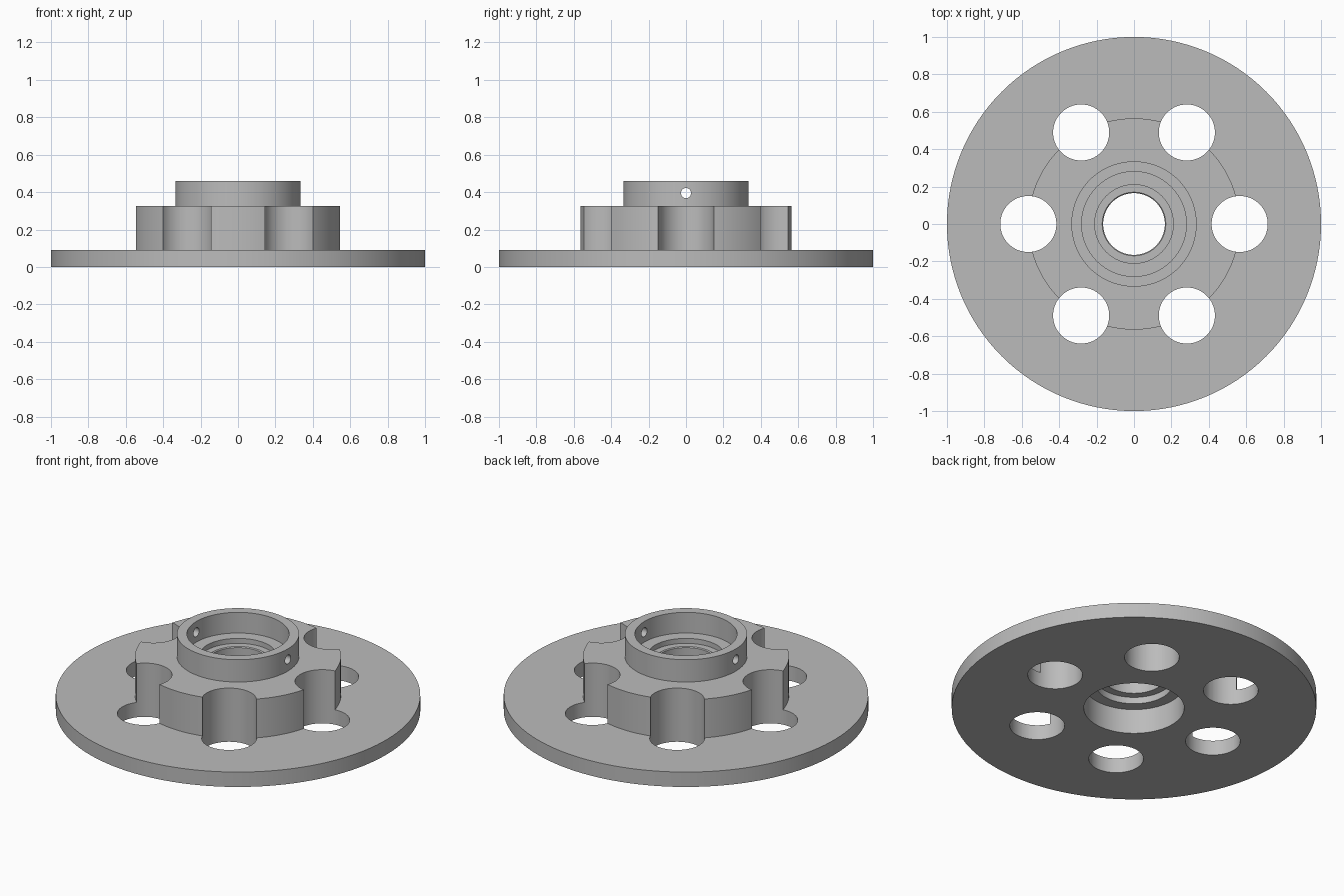
import bpy, bmesh
from math import cos, sin, pi, radians
from mathutils import Matrix, Vector

old = bpy.data.objects.get("Cube")
if old:
    bpy.data.objects.remove(old, do_unlink=True)

SEGMENTS = 128

metal = bpy.data.materials.new("plain grey")
metal.use_nodes = True
grey = (0.5, 0.5, 0.5, 1)
metal.diffuse_color = grey
metal.node_tree.nodes["Principled BSDF"].inputs["Base Color"].default_value = grey


def make_object(name, bm):
    bmesh.ops.recalc_face_normals(bm, faces=bm.faces)
    mesh = bpy.data.meshes.new(name)
    bm.to_mesh(mesh)
    bm.free()
    mesh.materials.append(metal)
    obj = bpy.data.objects.new(name, mesh)
    bpy.context.collection.objects.link(obj)
    return obj


def lathe(name, profile):
    """Revolve a closed (radius, height) outline around z."""
    bm = bmesh.new()
    rings = []
    for i in range(SEGMENTS):
        a = 2 * pi * i / SEGMENTS
        rings.append([bm.verts.new((r * cos(a), r * sin(a), z)) for r, z in profile])
    for i, ring in enumerate(rings):
        following = rings[(i + 1) % SEGMENTS]
        for j in range(len(profile)):
            k = (j + 1) % len(profile)
            bm.faces.new((ring[j], following[j], following[k], ring[k]))
    return make_object(name, bm)


def add_cylinder(bm, radius, depth, matrix, segments=64):
    bmesh.ops.create_cone(bm, cap_ends=True, segments=segments, radius1=radius,
                          radius2=radius, depth=depth, matrix=matrix)


# Stepped body: flange, hub, collar, upper pocket, bore and lower pocket
flange_hub = lathe("flange_hub", [
    (1.0, 0.0), (1.0, 0.09), (0.565, 0.09), (0.565, 0.325),
    (0.335, 0.325), (0.335, 0.46), (0.28, 0.46), (0.28, 0.335),
    (0.21, 0.335), (0.21, 0.305), (0.17, 0.305), (0.165, 0.30),
    (0.165, 0.19), (0.21, 0.19), (0.21, 0.15), (0.275, 0.15), (0.275, 0.0),
])

# Six through holes that also scallop the hub, and the cross hole in the collar
bm = bmesh.new()
for i in range(6):
    centre = Matrix.Rotation(radians(60 * i), 4, "Z") @ Vector((0.565, 0, 0.1))
    add_cylinder(bm, 0.15, 0.5, Matrix.Translation(centre))
add_cylinder(bm, 0.027, 1.0,
             Matrix.Translation((0, 0, 0.395)) @ Matrix.Rotation(pi / 2, 4, "Y"), 32)
hole_cutter = make_object("hole_cutter", bm)
hole_cutter.hide_render = True

cut = flange_hub.modifiers.new("holes", "BOOLEAN")
cut.operation = "DIFFERENCE"
cut.solver = "EXACT"
cut.object = hole_cutter

# Bake the cut, drop the cutter and smooth the round walls
bpy.ops.object.select_all(action="DESELECT")
bpy.context.view_layer.objects.active = flange_hub
flange_hub.select_set(True)
bpy.ops.object.modifier_apply(modifier=cut.name)
bpy.data.objects.remove(hole_cutter, do_unlink=True)
bpy.ops.object.shade_smooth_by_angle(angle=radians(30))
